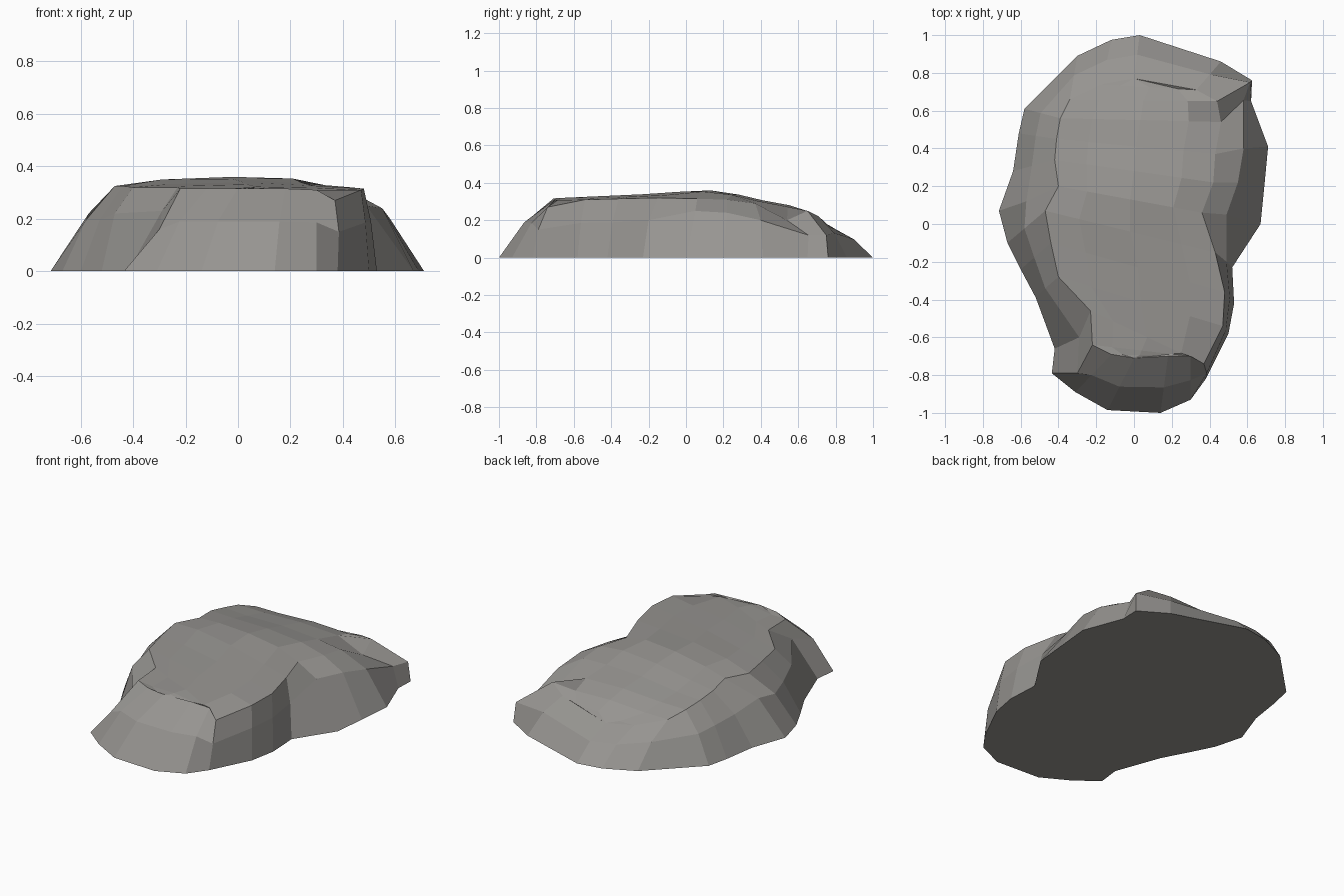
import bpy, bmesh
from mathutils import Vector

if "Cube" in bpy.data.objects:
    bpy.data.objects.remove(bpy.data.objects["Cube"])

# Ground outline, anticlockwise from the front
BASE = [(-.14, -.985), (.14, -1), (.30, -.93), (.38, -.82), (.50, -.58), (.53, -.42), (.52, -.23),
        (.67, 0), (.69, .20), (.71, .41), (.62, .65), (.625, .76), (.46, .86), (.03, 1),
        (-.12, .975), (-.30, .89), (-.58, .61), (-.61, .48), (-.64, .28), (-.715, .07),
        (-.67, -.10), (-.60, -.24), (-.52, -.39), (-.42, -.66), (-.435, -.79), (-.31, -.89)]

# Rim of the plateau, one point above each outline point
RIM = [(0, -.71, .315), (.18, -.70, .315), (.30, -.70, .31), (.37, -.74, .27), (.47, -.54, .31),
       (.48, -.36, .315), (.43, -.15, .32), (.36, .06, .315), (.42, .22, .31), (.43, .37, .29),
       (.46, .54, .20), (.44, .65, .25), (.33, .71, .22), (0, .77, .165), (-.17, .74, .185),
       (-.34, .66, .235), (-.39, .56, .27), (-.41, .45, .29), (-.42, .34, .31), (-.40, .20, .325),
       (-.47, .07, .325), (-.44, -.10, .325), (-.40, -.28, .32), (-.23, -.46, .32),
       (-.22, -.64, .315), (-.12, -.69, .315)]

# Chipped places where the side wall is steeper or stepped
CHIPS = {3: (.385, -.79, .15), 6: (.49, -.20, .20), 7: (.49, .05, .25), 8: (.55, .22, .24),
         9: (.58, .40, .20), 10: (.58, .655, .12), 11: (.615, .75, .12), 19: (-.57, .12, .22),
         22: (-.47, -.34, .22), 23: (-.29, -.60, .23), 24: (-.30, -.79, .16)}

# Height of the plateau along y
CREST = [(-.7, .318), (-.1, .345), (.07, .365), (.22, .352), (.48, .29), (.62, .272), (.78, .16)]


def crest(y):
    for (y0, z0), (y1, z1) in zip(CREST, CREST[1:]):
        if y <= y1:
            return z0 + (z1 - z0) * (y - y0) / (y1 - y0)
    return CREST[-1][1]


bm = bmesh.new()
n = len(BASE)
base_pts = [Vector((x, y, 0)) for x, y in BASE]
rim_pts = [Vector(p) for p in RIM]
mid_pts = []
for i in range(n):
    m = base_pts[i].lerp(rim_pts[i], .45)
    m.z = rim_pts[i].z * .6
    mid_pts.append(Vector(CHIPS[i]) if i in CHIPS else m)

# Side walls and underside
base, mid, rim = [[bm.verts.new(p) for p in pts] for pts in (base_pts, mid_pts, rim_pts)]
for low, high in ((base, mid), (mid, rim)):
    for i in range(n):
        j = (i + 1) % n
        bm.faces.new((low[i], low[j], high[j], high[i]))
bm.faces.new(base[::-1])

# Plateau: rows across the rock from the left rim to the right rim
rows = []
for i in range(1, n // 2):
    row = [rim[n - i]]
    for t, drop in ((.2, .01), (.5, 0), (.8, .01)):
        p = rim_pts[n - i].lerp(rim_pts[i], t)
        p.z = crest(p.y) - drop
        row.append(bm.verts.new(p))
    rows.append(row + [rim[i]])
for a, b in zip(rows, rows[1:]):
    for k in range(4):
        bm.faces.new((a[k], a[k + 1], b[k + 1], b[k]))
for k in range(4):
    bm.faces.new((rim[0], rows[0][k + 1], rows[0][k]))
    bm.faces.new((rim[n // 2], rows[-1][k], rows[-1][k + 1]))

bmesh.ops.recalc_face_normals(bm, faces=bm.faces)
mesh = bpy.data.meshes.new("flat_rock")
bm.to_mesh(mesh)
bm.free()
rock = bpy.data.objects.new("flat_rock", mesh)
bpy.context.collection.objects.link(rock)

# Dark stone
stone = bpy.data.materials.new("dark_stone")
stone.diffuse_color = (.31, .30, .285, 1)
stone.use_nodes = True
stone.node_tree.nodes["Principled BSDF"].inputs["Base Color"].default_value = stone.diffuse_color
mesh.materials.append(stone)
